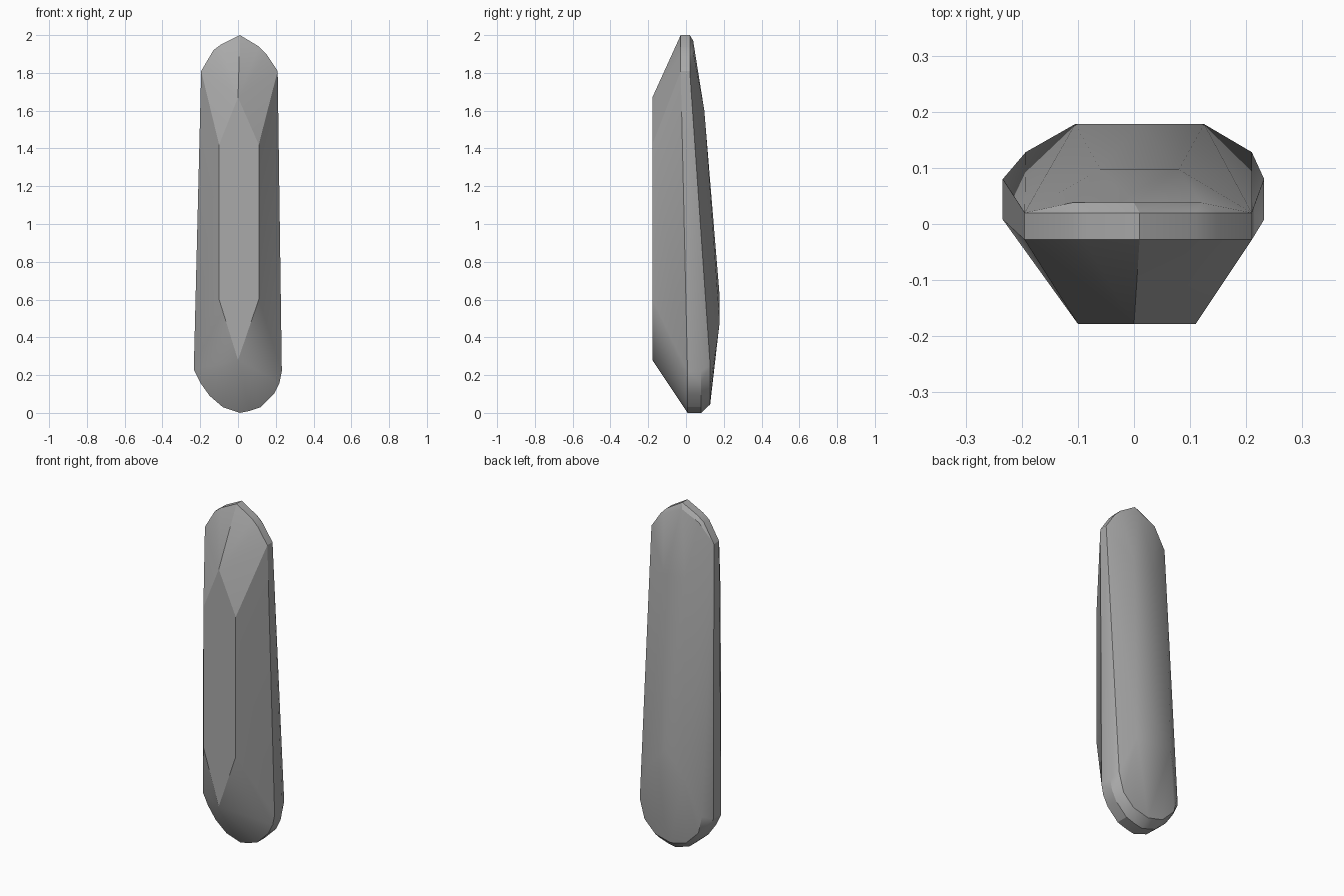
import bpy
import bmesh
import math

cube = bpy.data.objects.get("Cube")
if cube:
    bpy.data.objects.remove(cube, do_unlink=True)

stone = bpy.data.materials.new("grey stone")
stone.use_nodes = True
colour = (0.4, 0.4, 0.4, 1)
stone.diffuse_color = colour
stone.node_tree.nodes["Principled BSDF"].inputs["Base Color"].default_value = colour

points = []


def ring(outline, depth):
    """Add an outline of (x, z) points, with y given by a depth rule."""
    points.extend((x, depth(x, z), z) for x, z in outline)


# Flat front table, pointed at both ends
ring([(0, 1.67), (0.11, 1.42), (0.11, 0.6), (0, 0.28), (-0.1, 0.6), (-0.1, 1.42)],
     lambda x, z: -0.178)

# Rounded outer rim, with a front and a back edge
top_arc = [(-0.195, 1.81), (-0.13, 1.92), (-0.09, 1.95), (0.01, 2),
           (0.11, 1.94), (0.15, 1.9), (0.21, 1.81)]
bottom_arc = [(0.232, 0.22), (0.22, 0.16), (0.19, 0.1), (0.12, 0.03), (0.06, 0.01),
              (0.01, 0), (-0.08, 0.03), (-0.15, 0.09), (-0.2, 0.16), (-0.234, 0.23)]
ring(top_arc, lambda x, z: -0.028)
ring(top_arc, lambda x, z: 0.02)
ring(bottom_arc, lambda x, z: 0.008)
ring(bottom_arc, lambda x, z: 0.08)

# Sloping back, fullest near the foot
ring([(-0.11, 1.92), (0, 1.97), (0.12, 1.91)], lambda x, z: 0.038)
ring([(-0.06, 1.6), (0.08, 1.6)], lambda x, z: 0.097)
ring([(-0.105, 0.48), (0.01, 0.62), (0.125, 0.48)], lambda x, z: 0.178)

# Teardrop facet at the foot of the back
ring([(-0.193, 0.25), (-0.17, 0.15), (-0.09, 0.07), (0.01, 0.045),
      (0.11, 0.07), (0.18, 0.14), (0.21, 0.25)],
     lambda x, z: 0.128)

# Close the facets around the outlines
bm = bmesh.new()
for p in points:
    bm.verts.new(p)
hull = bmesh.ops.convex_hull(bm, input=bm.verts[:])
spare = {g for g in hull["geom_interior"] + hull["geom_unused"]
         if isinstance(g, bmesh.types.BMVert)}
bmesh.ops.delete(bm, geom=list(spare), context="VERTS")
bmesh.ops.dissolve_limit(bm, angle_limit=math.radians(1),
                         verts=bm.verts[:], edges=bm.edges[:])
bmesh.ops.recalc_face_normals(bm, faces=bm.faces[:])

mesh = bpy.data.meshes.new("faceted_stone")
bm.to_mesh(mesh)
bm.free()
mesh.materials.append(stone)
gem = bpy.data.objects.new("faceted_stone", mesh)
bpy.context.collection.objects.link(gem)

# Soft shading between shallow facets
bpy.ops.object.select_all(action="DESELECT")
gem.select_set(True)
bpy.context.view_layer.objects.active = gem
bpy.ops.object.shade_smooth_by_angle(angle=math.radians(25))
